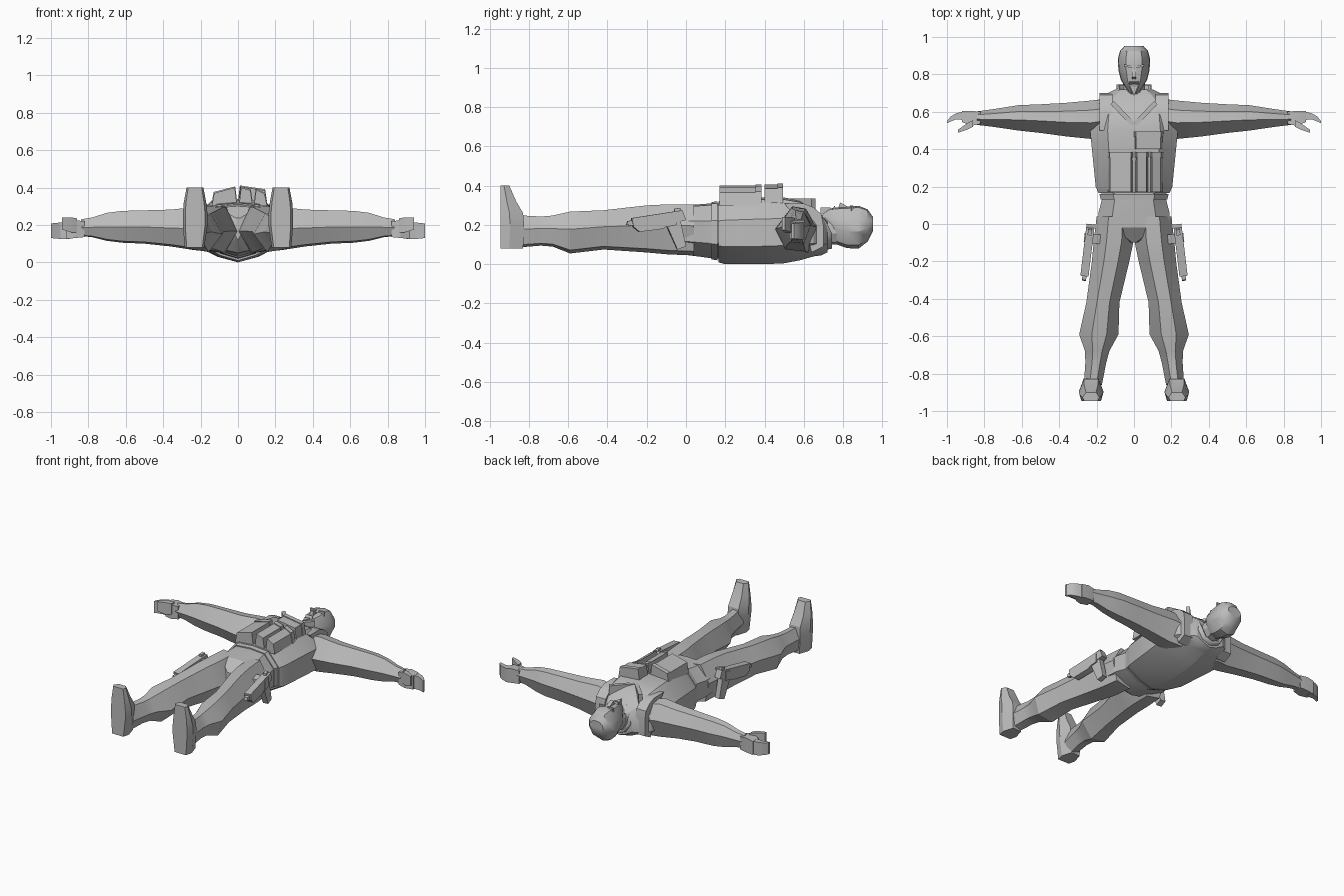
import bpy, bmesh, math
from mathutils import Matrix, Vector

cube = bpy.data.objects.get("Cube")
if cube:
    bpy.data.objects.remove(cube, do_unlink=True)

grey = bpy.data.materials.new("plain grey")
grey.use_nodes = True
grey.diffuse_color = (0.5, 0.5, 0.5, 1)
grey.node_tree.nodes["Principled BSDF"].inputs["Base Color"].default_value = (0.5, 0.5, 0.5, 1)


def finish(name, bm, mirror=False, angle=25):
    bmesh.ops.recalc_face_normals(bm, faces=bm.faces)
    mesh = bpy.data.meshes.new(name)
    bm.to_mesh(mesh)
    bm.free()
    mesh.materials.append(grey)
    ob = bpy.data.objects.new(name, mesh)
    bpy.context.collection.objects.link(ob)
    bpy.ops.object.select_all(action='DESELECT')
    ob.select_set(True)
    bpy.context.view_layer.objects.active = ob
    bpy.ops.object.shade_smooth_by_angle(angle=math.radians(angle))
    if mirror:
        mod = ob.modifiers.new("mirror", 'MIRROR')
        mod.use_clip = False
        mod.use_mirror_merge = False
    return ob


def place(axis, a, u, v):
    return {'x': (a, u, v), 'y': (u, a, v), 'z': (u, v, a)}[axis]


def loft(name, axis, profile, sections, mirror=False, angle=25):
    """Sections are (position, u low, u high, v low, v high)."""
    bm = bmesh.new()
    rings = [[bm.verts.new(place(axis, a, u0 + (u1 - u0) * u, v0 + (v1 - v0) * v))
              for u, v in profile] for a, u0, u1, v0, v1 in sections]
    n = len(profile)
    for r, s in zip(rings, rings[1:]):
        for i in range(n):
            bm.faces.new((r[i], r[(i + 1) % n], s[(i + 1) % n], s[i]))
    bm.faces.new(rings[0])
    bm.faces.new(rings[-1])
    return finish(name, bm, mirror, angle)


def body(name, profile, sections, angle=25):
    """Centred loft along y; sections are (y, half width, z low, z high)."""
    return loft(name, 'y', profile, [(y, -w, w, a, b) for y, w, a, b in sections], False, angle)


def prism(name, axis, outline, lo, hi, mirror=False, matrix=None):
    bm = bmesh.new()
    ends = [[bm.verts.new(place(axis, a, u, v)) for u, v in outline] for a in (lo, hi)]
    n = len(outline)
    for i in range(n):
        bm.faces.new((ends[0][i], ends[0][(i + 1) % n], ends[1][(i + 1) % n], ends[1][i]))
    for e in ends:
        bm.faces.new(e)
    if matrix:
        bm.transform(matrix)
    return finish(name, bm, mirror)


def symmetric(half):
    """Turn right-hand profile points, top to bottom, into a closed ring."""
    right = [(0.5 + u / 2, v) for u, v in half]
    return right + [(1 - u, v) for u, v in right[-2:0:-1]]


TRUNK = symmetric([(0, 1), (.6, .97), (1, .68), (1, .27), (.5, .09), (0, 0)])
HEAD = symmetric([(0, 1), (.5, .96), (.95, .68), (1, .4), (.6, .08), (0, 0)])
LEG = [(.3, .97), (.68, 1), (1, .58), (.85, .08), (.35, 0), (0, .45)]
ARM = [(1, .55), (.75, .95), (.42, 1), (0, .5), (.25, .05), (.75, 0)]
BOX = [(0, 0), (1, 0), (1, 1), (0, 1)]
SOLE = [(.1, 0), (.9, 0), (1, .4), (.8, 1), (.2, 1), (0, .4)]

# Trunk
body("vest", TRUNK, [(.165, .19, .01, .32), (.2, .205, 0, .33), (.4, .225, 0, .34),
                     (.5, .235, .005, .34), (.58, .225, .02, .325), (.65, .2, .04, .285),
                     (.69, .16, .045, .25), (.72, .1, .06, .22)])
body("hips", TRUNK, [(-.1, .015, .12, .24), (-.02, .19, .05, .3), (.06, .19, .04, .305),
                     (.13, .172, .03, .31), (.18, .175, .03, .31)])
body("belt", TRUNK, [(.13, .178, .025, .317), (.16, .185, .02, .32)])

# Vest straps and neckline
prism("shoulder_strap", 'x', [(.5, .31), (.6, .31), (.65, .29), (.69, .255), (.7, .2),
                              (.7, .09), (.64, .06), (.6, .2)], .115, .185, True)
prism("neckline", 'z', [(0, .51), (.125, .64), (.11, .66), (0, .545)], .27, .334, True)

# Pouches on the chest
for name, x0, x1, y0, y1, z0, z1 in (
        ("wide_pouch", -.14, -.005, .17, .385, .37, .4),
        ("middle_pouch", .005, .078, .17, .385, .4, .385),
        ("side_pouch", .085, .155, .17, .385, .39, .365),
        ("upper_pouch", 0, .155, .4, .495, .405, .385)):
    prism(name, 'y', [(x0, .3), (x1, .3), (x1 - .012, z1), (x0 + .012, z0)], y0, y1)
    prism(name + "_flap", 'y', [(x0 - .004, .3), (x1 + .004, .3), (x1 - .01, z1 + .006),
                                (x0 + .01, z0 + .006)], y1 - .03, y1)

# Legs and boots
loft("leg", 'y', LEG, [(.04, 0, .2, .045, .305), (-.09, .002, .215, .05, .305),
                       (-.2, .025, .225, .06, .3), (-.42, .078, .255, .075, .275),
                       (-.59, .083, .293, .055, .268), (-.68, .132, .262, .09, .248),
                       (-.74, .148, .26, .095, .243), (-.86, .172, .268, .085, .25)], True)
loft("boot", 'z', SOLE, [(.08, .18, .285, -.945, -.83), (.2, .163, .295, -.945, -.825),
                         (.26, .163, .295, -.945, -.83), (.32, .17, .29, -.945, -.865),
                         (.4, .185, .275, -.945, -.9)], True)

# Arms and hands
loft("arm", 'x', ARM, [(.14, .47, .67, .06, .28), (.23, .455, .66, .065, .295),
                       (.36, .468, .648, .085, .282), (.5, .487, .64, .1, .278),
                       (.62, .5, .635, .105, .275), (.7, .512, .622, .115, .265),
                       (.78, .523, .61, .135, .24), (.84, .53, .602, .14, .23)], True)
loft("palm", 'x', BOX, [(.82, .535, .6, .135, .22), (.87, .525, .605, .13, .225),
                        (.92, .545, .605, .125, .215)], True)
loft("fingers", 'x', BOX, [(.9, .555, .605, .125, .215), (.95, .56, .592, .125, .213),
                           (.98, .548, .575, .128, .21), (1, .538, .55, .13, .208)], True)
loft("thumb", 'x', BOX, [(.86, .52, .555, .16, .235), (.89, .505, .54, .16, .24),
                         (.94, .488, .505, .175, .24)], True)

# Head and face
body("neck", HEAD, [(.6, .07, .08, .25), (.7, .06, .1, .24), (.79, .06, .1, .24)])
body("head", HEAD, [(.695, .018, .22, .255), (.73, .045, .15, .283), (.77, .07, .1, .29),
                    (.82, .083, .082, .293), (.88, .087, .08, .298), (.925, .075, .115, .28),
                    (.953, .05, .17, .24)], 30)
prism("nose", 'x', [(.84, .285), (.785, .315), (.775, .285)], -.012, .012)
prism("brow", 'z', [(.012, .835), (.055, .842), (.052, .852), (.01, .85)], .27, .3, True)
prism("lips", 'x', [(.765, .28), (.757, .298), (.745, .28)], -.025, .025)
prism("chin", 'z', [(-.02, .735), (.02, .735), (0, .685)], .23, .288)

# Open collar standing round the neck, dipping at the throat
bm = bmesh.new()
rows = []
for step in range(9):
    t = math.radians(-156 + 39 * step)
    s, c = math.sin(t), math.cos(t)
    dip = max(0, -c)
    rows.append([bm.verts.new((r * s, y - .07 * dip, .175 - h * c))
                 for r, y, h in ((.1, .68, .11), (.095, .745, .095))])
for p, q in zip(rows, rows[1:]):
    bm.faces.new((p[0], q[0], q[1], p[1]))
collar = finish("collar", bm)
collar.modifiers.new("thickness", 'SOLIDIFY').thickness = .014

# Pistols worn on the thighs, splayed outward along the leg
splay = Matrix.Translation(Vector((.247, -.13, 0))) @ Matrix.Rotation(.12, 4, 'Z') \
    @ Matrix.Translation(Vector((0, .13, 0)))
prism("pistol_slide", 'x', [(-.27, .19), (-.28, .235), (-.02, .275), (0, .225), (-.08, .205),
                            (-.12, .18), (-.24, .165)], -.022, .022, True, splay)
prism("pistol_grip", 'x', [(-.1, .2), (-.03, .225), (0, .09), (-.045, .075)],
      -.018, .018, True, splay)
prism("pistol_muzzle", 'x', [(-.305, .2), (-.3, .22), (-.26, .225), (-.26, .195)],
      -.011, .011, True, splay)
prism("pistol_sight", 'x', [(-.06, .26), (-.06, .282), (-.03, .287), (-.02, .265)],
      -.01, .01, True, splay)
prism("holster_strap", 'x', [(-.1, .19), (-.1, .25), (-.05, .26), (-.05, .2)],
      -.06, .026, True, splay)
